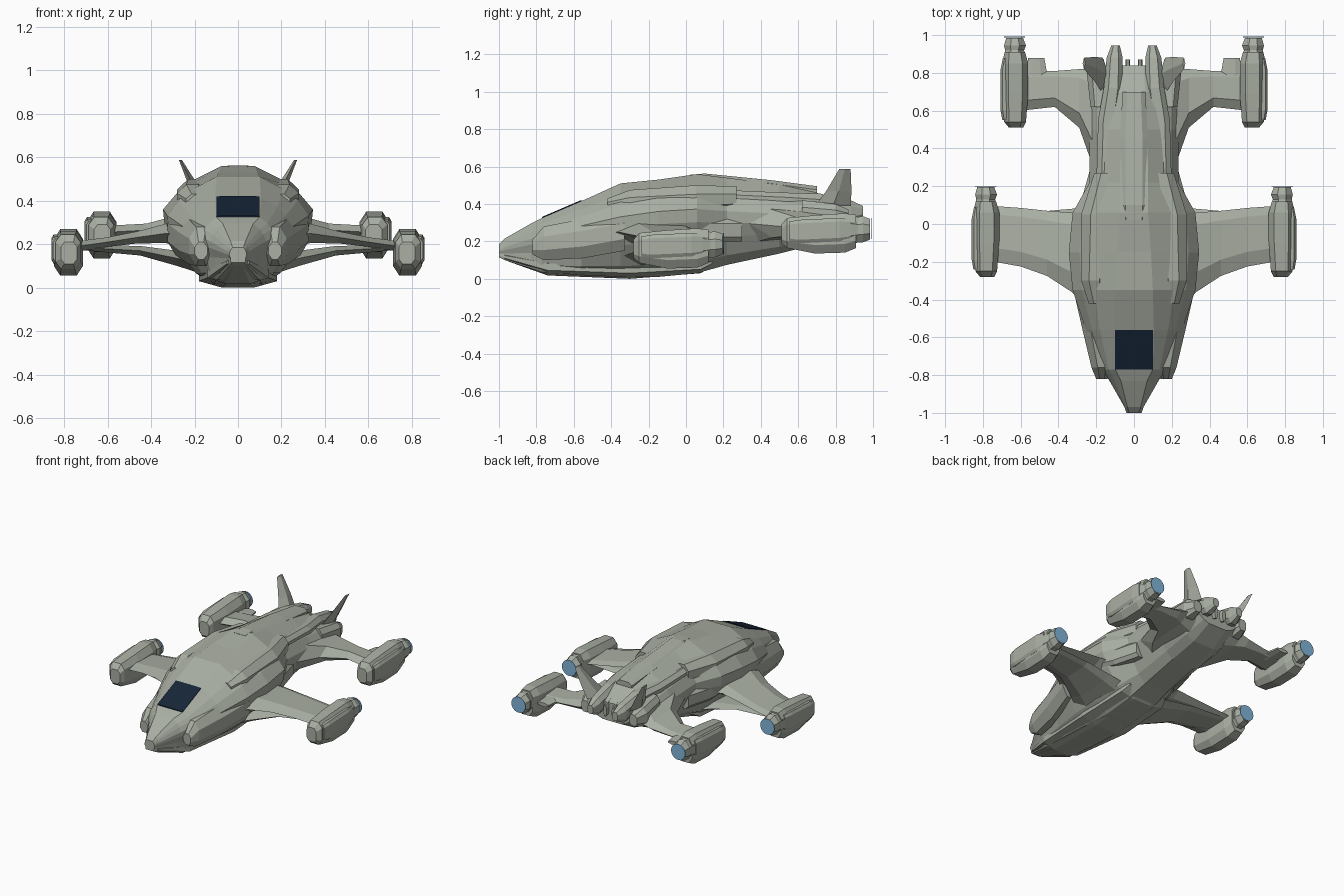
import bpy, bmesh


def material(name, color):
    m = bpy.data.materials.new(name)
    m.diffuse_color = (*color, 1)
    return m


HULL = material("hull_grey", (0.40, 0.43, 0.37))
GLASS = material("dark_glass", (0.008, 0.019, 0.04))
GLOW = material("engine_glow", (0.22, 0.46, 0.70))


def loft(name, rings, mirror=True, mat=HULL):
    """Skin a list of equal-length point rings, cap both ends, mirror in x."""
    bm = bmesh.new()
    rows = [[bm.verts.new(p) for p in r] for r in rings]
    n = len(rows[0])
    for a, b in zip(rows, rows[1:]):
        for i in range(n):
            j = (i + 1) % n
            bm.faces.new((a[i], a[j], b[j], b[i]))
    bm.faces.new(rows[0])
    bm.faces.new(rows[-1])
    bmesh.ops.recalc_face_normals(bm, faces=bm.faces)
    me = bpy.data.meshes.new(name)
    bm.to_mesh(me)
    bm.free()
    me.materials.append(mat)
    ob = bpy.data.objects.new(name, me)
    bpy.context.collection.objects.link(ob)
    if mirror:
        ob.modifiers.new("mirror", 'MIRROR').use_mirror_merge = False
    return ob


def hull_ring(y, zt, zb, w, tw, zw, bw):
    """Faceted hull section: flat top, shoulder, wide waist, sloping belly."""
    half = [(tw, zt),
            (tw + (w - tw) * .5, zt - (zt - zw) * .28),
            (tw + (w - tw) * .78, zt - (zt - zw) * .52),
            (w, zw + (zt - zw) * .15),
            (w * .98, zw - (zw - zb) * .12),
            (w * .84, zw - (zw - zb) * .42),
            (bw + (w - bw) * .4, zb + (zw - zb) * .2),
            (bw, zb)]
    return [(x, y, z) for x, z in half] + [(-x, y, z) for x, z in reversed(half)]


def oct_ring(y, x0, x1, z0, z1, c=.3):
    """Chamfered rectangle across the ship's length."""
    a, b = (x1 - x0) * c, (z1 - z0) * c
    return [(x, y, z) for x, z in (
        (x0 + a, z0), (x1 - a, z0), (x1, z0 + b), (x1, z1 - b),
        (x1 - a, z1), (x0 + a, z1), (x0, z1 - b), (x0, z0 + b))]


def wing_ring(x, yf, yb, z, t):
    """Wedge-edged aerofoil section."""
    c = yb - yf
    return [(x, yf, z), (x, yf + c * .25, z + t), (x, yb - c * .15, z + t * .7),
            (x, yb, z), (x, yb - c * .15, z - t * .7), (x, yf + c * .25, z - t)]


def fin_ring(x, y0, y1, z, t):
    """Diamond section of an upright fin."""
    m = (y0 + y1) / 2
    return [(x, y0, z), (x + t, m, z), (x, y1, z), (x - t, m, z)]


# Main fuselage: y, top, bottom, half width, top half width, waist height, belly half width
loft("fuselage", [hull_ring(*s) for s in (
    (-1.00, .185, .115, .04, .025, .15, .03),
    (-.97, .215, .10, .05, .035, .16, .04),
    (-.83, .295, .055, .13, .07, .20, .08),
    (-.77, .325, .035, .17, .10, .22, .10),
    (-.56, .415, .02, .255, .105, .26, .11),
    (-.35, .51, .01, .325, .10, .30, .11),
    (-.15, .53, .01, .345, .09, .33, .10),
    (.06, .56, .03, .325, .075, .34, .10),
    (.22, .54, .075, .235, .075, .33, .09),
    (.50, .505, .135, .235, .07, .32, .09),
    (.70, .46, .185, .24, .06, .32, .08),
    (.84, .39, .26, .18, .05, .33, .07))], mirror=False)

# Belly plate under the groove along the jaw
loft("belly_plate", [oct_ring(*s) for s in (
    (-.97, -.05, .05, .10, .135),
    (-.74, -.14, .14, .018, .11),
    (-.30, -.18, .18, .0, .10),
    (.08, -.17, .17, .03, .10),
    (.14, -.15, .15, .07, .11))], mirror=False)

# Raised spine
loft("spine", [oct_ring(*s, .2) for s in (
    (.02, -.07, .07, .45, .556),
    (.10, -.075, .075, .45, .563),
    (.45, -.075, .075, .44, .528),
    (.70, -.06, .06, .40, .495))], mirror=False)

# Cheek pods either side of the nose
loft("cheek_pod", [oct_ring(*s) for s in (
    (-.82, .14, .20, .13, .21),
    (-.76, .115, .225, .10, .28),
    (-.55, .13, .275, .11, .32),
    (-.33, .20, .325, .15, .36))])

# Shoulder armour along the upper flank
loft("shoulder_armour", [oct_ring(*s) for s in (
    (-.42, .15, .24, .36, .43),
    (-.30, .14, .28, .34, .475),
    (.05, .11, .28, .34, .50),
    (.27, .09, .21, .36, .495))])

# Flank intake below the waist
loft("flank_intake", [oct_ring(*s, .2) for s in (
    (-.02, .20, .31, .22, .33),
    (.12, .17, .28, .20, .32),
    (.30, .13, .23, .20, .32))])

# Rear ridges running into the tail prongs
loft("tail_prong", [oct_ring(*s, .25) for s in (
    (.20, .09, .20, .38, .475),
    (.55, .08, .19, .36, .46),
    (.72, .06, .16, .33, .455),
    (.88, .06, .145, .30, .42),
    (.945, .075, .12, .33, .39))])

# Tail block outboard of the prongs
loft("tail_block", [oct_ring(*s, .25) for s in (
    (.62, .14, .23, .27, .42),
    (.80, .14, .25, .27, .40),
    (.87, .16, .22, .29, .37))])

# Rear ribs between the prongs
loft("tail_rib", [oct_ring(.68, .02, .045, .34, .46),
                  oct_ring(.87, .02, .045, .30, .38)])

# Swept tail fins leaning outward
loft("tail_fin", [fin_ring(.165, .69, .88, .39, .035),
                  fin_ring(.205, .75, .885, .47, .022),
                  fin_ring(.265, .82, .88, .588, .007)])

# Front wings, and the lower braces filling the angle beneath them
loft("front_wing", [wing_ring(*s) for s in (
    (.18, -.50, .08, .24, .08),
    (.33, -.36, .06, .25, .045),
    (.46, -.275, .07, .232, .028),
    (.60, -.225, .085, .21, .022),
    (.74, -.20, .095, .19, .024))])
loft("front_wing_brace", [wing_ring(*s) for s in (
    (.14, -.40, .10, .10, .045),
    (.28, -.30, .085, .135, .035),
    (.45, -.20, .07, .17, .022),
    (.72, -.14, .07, .185, .012))])

# Rear wings with trailing flap
loft("rear_wing", [wing_ring(*s) for s in (
    (.14, .18, .83, .30, .11),
    (.23, .34, .82, .295, .075),
    (.29, .51, .82, .28, .05),
    (.42, .62, .81, .265, .03),
    (.60, .60, .81, .255, .03))])
loft("rear_wing_flap", [oct_ring(.74, .45, .58, .235, .28),
                        oct_ring(.88, .475, .56, .245, .27)])

# Four engine pods: body, side panel, nozzle and glowing disc
for name, dx, dy, dz in (("front", .785, 0, 0), ("rear", .632, .79, .08)):
    def pod(part, stations, c):
        loft(f"{name}_{part}", [oct_ring(y + dy, dx - a, dx + b, z0 + dz, z1 + dz, c)
                                for y, a, b, z0, z1 in stations])
    pod("engine_pod", ((-.28, .045, .03, .11, .21),
                       (-.25, .06, .055, .085, .245),
                       (-.10, .072, .062, .055, .26),
                       (.06, .072, .062, .06, .27),
                       (.12, .055, .052, .085, .262)), .22)
    pod("engine_panel", ((-.24, .0, .065, .12, .225),
                         (-.19, .0, .074, .11, .235),
                         (.03, .0, .074, .12, .245),
                         (.09, .0, .062, .13, .24)), .15)
    pod("engine_nozzle", ((.09, .062, .06, .10, .265),
                          (.13, .05, .05, .115, .25),
                          (.155, .06, .056, .115, .255),
                          (.195, .045, .045, .13, .24)), .3)
    bpy.ops.mesh.primitive_cylinder_add(vertices=20, radius=.056, depth=.004)
    disc = bpy.context.object
    disc.name = f"{name}_engine_glow"
    disc.data.materials.append(GLOW)
    for v in disc.data.vertices:
        x, y, z = v.co
        v.co = (x + dx, z + dy + .2, y + .188 + dz)
    disc.data.flip_normals()
    disc.modifiers.new("mirror", 'MIRROR').use_mirror_merge = False

# Cockpit window lying on the sloping nose
loft("cockpit_window", [oct_ring(-.77, -.10, .10, .315, .331, .1),
                        oct_ring(-.56, -.10, .10, .405, .421, .1)],
     mirror=False, mat=GLASS)
